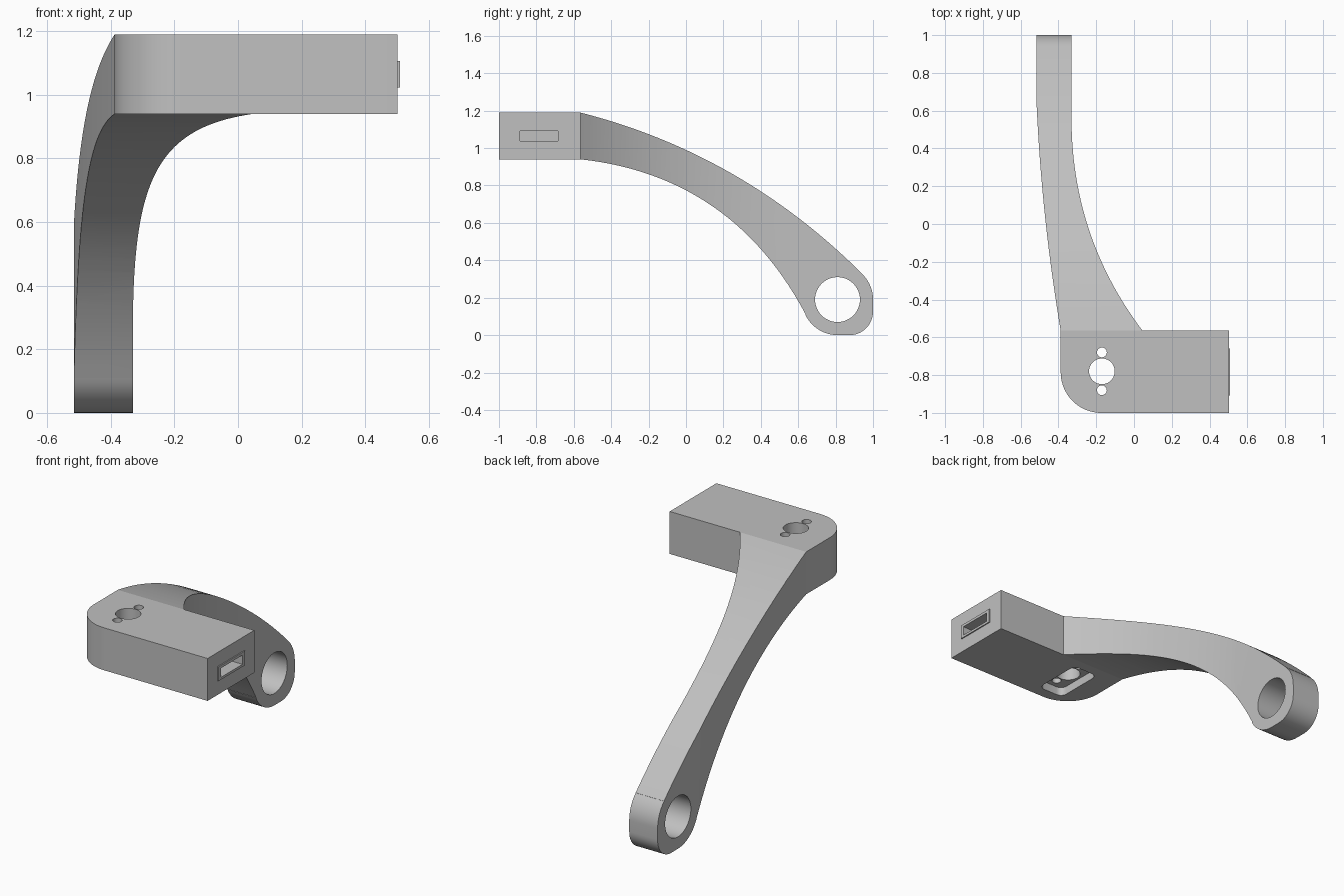
import bpy, bmesh, math
from mathutils import Vector, Matrix

old = bpy.data.objects.get("Cube")
if old:
    bpy.data.objects.remove(old, do_unlink=True)

grey = bpy.data.materials.new("plain grey")
grey.use_nodes = True
colour = (0.53, 0.53, 0.53, 1)
grey.diffuse_color = colour
grey.node_tree.nodes["Principled BSDF"].inputs["Base Color"].default_value = colour


def arc(cx, cy, r, a0, a1, n=12):
    """Points on a circle, angles in degrees."""
    step = math.radians(a1 - a0) / n
    a0 = math.radians(a0)
    return [(cx + r * math.cos(a0 + i * step), cy + r * math.sin(a0 + i * step))
            for i in range(n + 1)]


def sweep(p, q, r, n=28):
    """Smooth curve from p to r that passes through q."""
    t = (Vector(q) - Vector(p)).length
    t = t / (t + (Vector(r) - Vector(q)).length)
    p, q, r = Vector(p), Vector(q), Vector(r)
    c = (q - (1 - t) ** 2 * p - t * t * r) / (2 * t * (1 - t))
    return [tuple((1 - u) ** 2 * p + 2 * u * (1 - u) * c + u * u * r)
            for u in (i / n for i in range(n + 1))]


def prism(name, outline, low, high, axis="z"):
    """Extrude an outline along z (x, y points) or along x (y, z points)."""
    bm = bmesh.new()
    face = bm.faces.new([bm.verts.new((a, b, low) if axis == "z" else (low, a, b))
                         for a, b in outline])
    top = bmesh.ops.extrude_face_region(bm, geom=[face])["geom"]
    d = high - low
    bmesh.ops.translate(bm, vec=(0, 0, d) if axis == "z" else (d, 0, 0),
                        verts=[v for v in top if isinstance(v, bmesh.types.BMVert)])
    bmesh.ops.remove_doubles(bm, verts=bm.verts, dist=1e-5)
    bmesh.ops.recalc_face_normals(bm, faces=bm.faces)
    mesh = bpy.data.meshes.new(name)
    bm.to_mesh(mesh)
    bm.free()
    mesh.materials.append(grey)
    obj = bpy.data.objects.new(name, mesh)
    bpy.context.collection.objects.link(obj)
    return obj


def rect(a0, b0, a1, b1):
    return [(a0, b0), (a1, b0), (a1, b1), (a0, b1)]


def combine(obj, cutter, operation="DIFFERENCE"):
    mod = obj.modifiers.new("cut", "BOOLEAN")
    mod.operation, mod.solver, mod.object = operation, "EXACT", cutter
    cutter.hide_render = True
    bpy.context.view_layer.objects.active = obj
    bpy.ops.object.modifier_apply(modifier=mod.name)


BACK, LOW, HIGH = -0.565, 0.94, 1.19
HX, HY = -0.17, -0.78
cutters = []

# Mounting block with one rounded corner
block = prism("mounting_block",
              [(-0.388, BACK)] + arc(-0.173, -0.785, 0.215, 180, 270, 20)
              + [(0.502, -1), (0.502, BACK)], LOW, HIGH)

# Central hole and two screw holes
for name, y, r, n in (("shaft_hole", 0, 0.068, 40),
                      ("front_screw_hole", -0.1, 0.026, 24),
                      ("back_screw_hole", 0.1, 0.026, 24)):
    cutters.append(prism(name, arc(HX, HY + y, r, 0, 360, n)[:-1], 0.8, 1.3))

# Rounded pocket in the underside
pocket = []
for sx, sy, a in ((1, 1, 0), (-1, 1, 90), (-1, -1, 180), (1, -1, 270)):
    pocket += arc(HX + sx * 0.045, HY + sy * 0.115, 0.038, a, a + 90, 6)
cutters.append(prism("underside_pocket", pocket, 0.9, LOW + 0.05))

# Slot in the end face, with a thin raised rim
slot = prism("end_slot", rect(-0.887, 1.037, -0.685, 1.091), 0.3, 0.6, "x")
cutters.append(slot)
rim = prism("slot_rim", rect(-0.907, 1.023, -0.66, 1.107), 0.502, 0.509, "x")
combine(rim, slot)
for c in cutters:
    combine(block, c)

# Curved arm: side profile trimmed by the plan outline
side = (sweep((BACK, HIGH), (0, 0.99), (0.94, 0.33))
        + arc(0.81, 0.19, 0.19, 47, 0)
        + arc(0.875, 0.125, 0.125, 0, -90)
        + arc(0.81, 0.19, 0.19, 270, 205)
        + sweep((0.64, 0.11), (0.07, 0.735), (BACK, LOW)))
arm = prism("curved_arm", side, -0.8, 0.4, "x")
plan = prism("arm_plan",
             [(-0.36, -0.7)] + sweep((-0.388, BACK), (-0.472, 0.05), (-0.515, 0.62))
             + [(-0.515, 1.2), (-0.33, 1.2)]
             + sweep((-0.33, 0.5), (-0.235, -0.04), (0.045, BACK))
             + [(0.14, -0.7)], -0.5, 1.5)
combine(arm, plan, "INTERSECT")

# Pivot hole at the end of the arm
pivot = prism("pivot_hole", arc(0.81, 0.19, 0.12, 0, 360, 48)[:-1], -0.9, 0.5, "x")
combine(arm, pivot)

for c in cutters + [plan, pivot]:
    bpy.data.objects.remove(c, do_unlink=True)

# Smooth shading with crisp edges
bpy.ops.object.select_all(action="DESELECT")
for obj in (block, rim, arm):
    obj.select_set(True)
bpy.context.view_layer.objects.active = block
bpy.ops.object.shade_smooth_by_angle(angle=math.radians(25))
